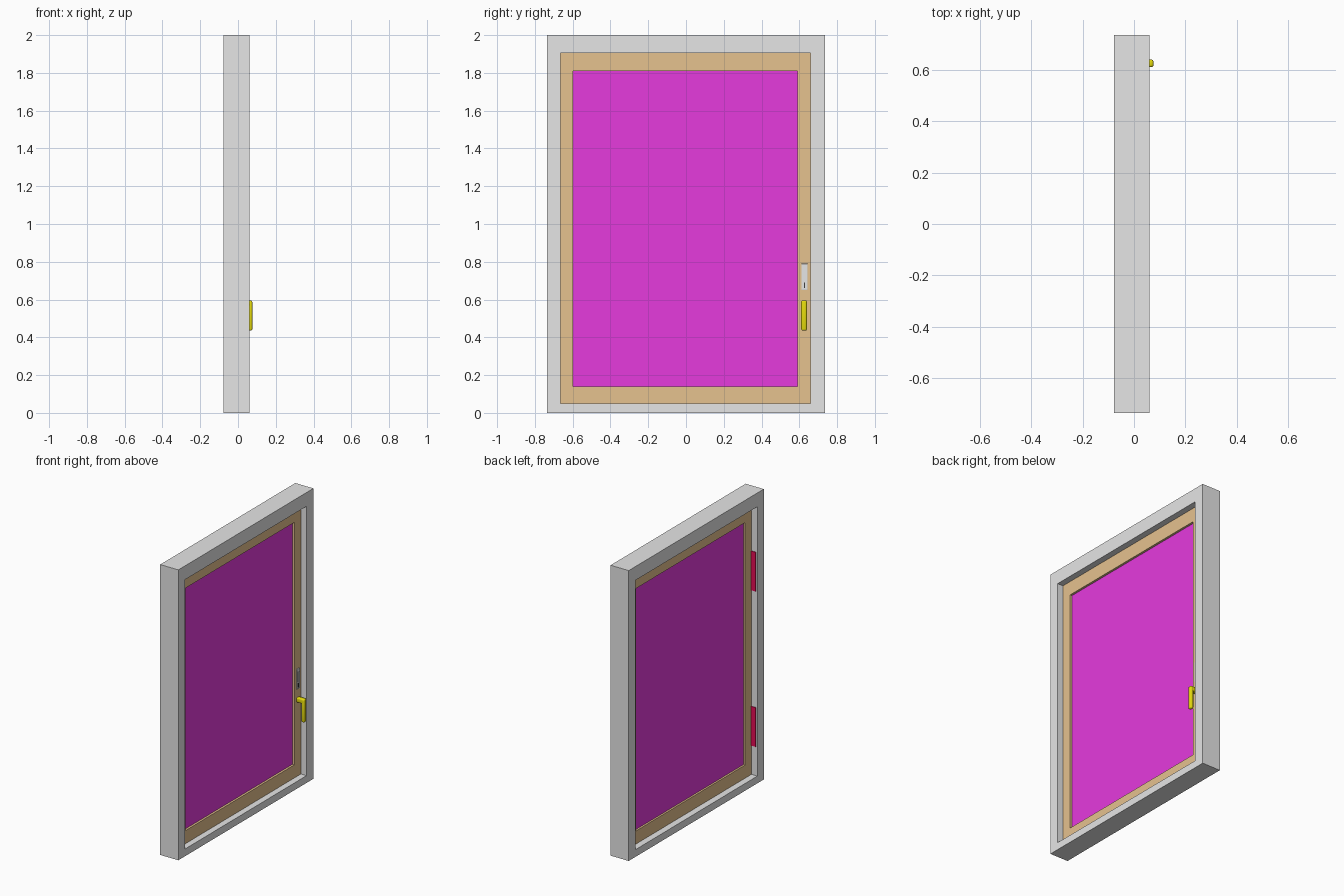
import bpy, bmesh, math
from mathutils import Vector

if "Cube" in bpy.data.objects:
    bpy.data.objects.remove(bpy.data.objects["Cube"])


def material(name, rgb):
    m = bpy.data.materials.new(name)
    lin = [(c / 12.92 if c <= 0.04045 else ((c + 0.055) / 1.055) ** 2.4) for c in rgb]
    m.diffuse_color = (*lin, 1)
    m.use_nodes = True
    m.node_tree.nodes["Principled BSDF"].inputs["Base Color"].default_value = m.diffuse_color
    return m


GREY = material("light grey", (0.90, 0.90, 0.90))
WOOD = material("tan wood", (0.90, 0.76, 0.56))
PANE = material("magenta", (0.90, 0.23, 0.87))
YELLOW = material("yellow", (0.90, 0.86, 0.05))
RED = material("crimson", (0.90, 0.05, 0.33))
DARK = material("dark grey", (0.25, 0.25, 0.25))


def finish(name, bm, mat):
    bmesh.ops.recalc_face_normals(bm, faces=bm.faces)
    me = bpy.data.meshes.new(name)
    bm.to_mesh(me)
    bm.free()
    me.materials.append(mat)
    ob = bpy.data.objects.new(name, me)
    bpy.context.collection.objects.link(ob)
    return ob


def box(name, x, y, z, mat, bevel=0):
    bm = bmesh.new()
    bmesh.ops.create_cube(bm, size=1)
    for v in bm.verts:
        v.co = Vector([(r[0] + r[1]) / 2 + c * (r[1] - r[0]) for c, r in zip(v.co, (x, y, z))])
    if bevel:
        bmesh.ops.bevel(bm, geom=bm.edges[:], offset=bevel, segments=3, profile=0.5, affect='EDGES')
    return finish(name, bm, mat)


def ring(name, x, outer, inner, mat):
    """Rectangular border in the y-z plane; outer and inner are (y0, y1, z0, z1)."""
    bm = bmesh.new()
    loops = []
    for px in x:
        for y0, y1, z0, z1 in (outer, inner):
            loops.append([bm.verts.new((px, y, z)) for y, z in ((y0, z0), (y1, z0), (y1, z1), (y0, z1))])
    back_out, back_in, front_out, front_in = loops
    for a, b in ((back_out, back_in), (back_in, front_in), (front_in, front_out), (front_out, back_out)):
        for i in range(4):
            j = (i + 1) % 4
            bm.faces.new((a[i], a[j], b[j], b[i]))
    return finish(name, bm, mat)


# Outer frame, sash and pane
opening = (-0.665, 0.66, 0.05, 1.905)
glazing = (-0.597, 0.59, 0.14, 1.81)
ring("outer_frame", (-0.078, 0.06), (-0.735, 0.735, 0, 2), opening, GREY)
ring("sash", (-0.033, 0.017), opening, glazing, WOOD)
box("pane", (-0.02, 0.002), glazing[:2], glazing[2:], PANE)

# Hinge leaves on the jamb
for name, z in (("lower_hinge", 0.25), ("upper_hinge", 1.32)):
    box(name, (-0.068, -0.033), (-0.665, -0.660), (z, z + 0.27), RED)

# Handle: rosette stem out of the sash and a hanging grip
box("handle_stem", (0.015, 0.070), (0.610, 0.640), (0.562, 0.595), YELLOW, 0.007)
box("handle_grip", (0.052, 0.076), (0.610, 0.640), (0.435, 0.595), YELLOW, 0.009)

# Lock plate with a raised latch bar and key slot
box("lock_plate", (0.015, 0.022), (0.611, 0.643), (0.65, 0.79), GREY, 0.002)
box("lock_bar", (0.020, 0.026), (0.622, 0.632), (0.70, 0.77), GREY)
box("key_slot", (0.020, 0.023), (0.624, 0.630), (0.66, 0.69), DARK)

# Smooth rounded handle parts only
bpy.ops.object.select_all(action='DESELECT')
for n in ("handle_stem", "handle_grip"):
    ob = bpy.data.objects[n]
    ob.select_set(True)
    bpy.context.view_layer.objects.active = ob
bpy.ops.object.shade_smooth_by_angle(angle=math.radians(35))
